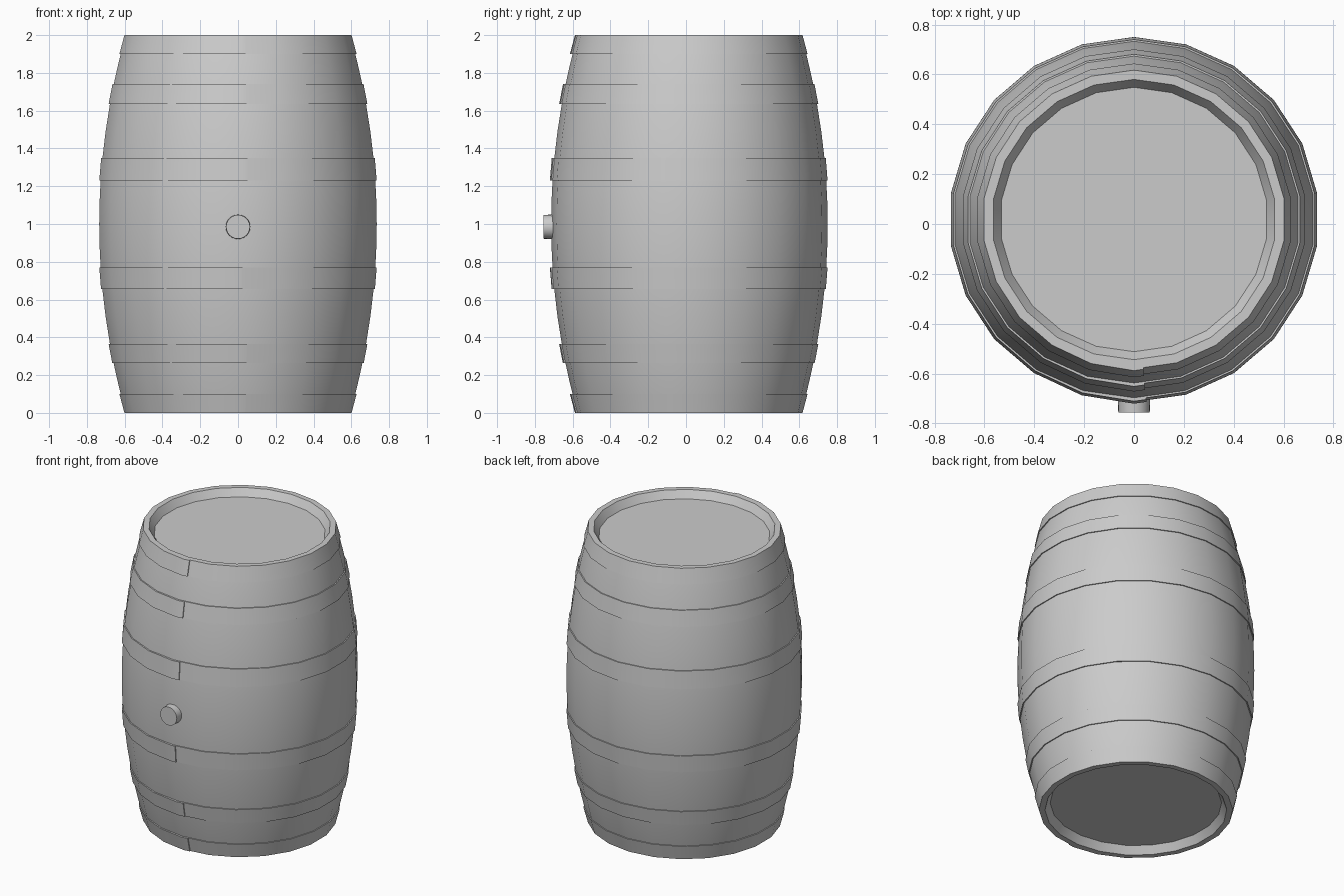
import bpy, bmesh, math

if "Cube" in bpy.data.objects:
    bpy.data.objects.remove(bpy.data.objects["Cube"])

SIDES = 22
CY = 0.018          # barrel axis is slightly behind the origin because of the bung
XS = 1.014
HOOPS = [(0.0, 0.10, 0.04), (0.265, 0.365, 0.045), (0.655, 0.77, 0.022),
         (1.23, 1.35, 0.048), (1.635, 1.74, 0.042), (1.90, 2.0, 0.038)]


def belly(z):
    return 0.732 - 0.140 * (z - 1) ** 2


def ring_point(r, i, z):
    """Point on the 22-sided section; fractional i lies on the flat facet."""
    def corner(k):
        a = -math.pi / 2 + 2 * math.pi * k / SIDES
        return r * math.cos(a), r * math.sin(a)
    k = math.floor(i + 1e-9)
    f = max(0.0, i - k)
    (x0, y0), (x1, y1) = corner(k), corner(k + 1)
    return (XS * (x0 + (x1 - x0) * f), CY + y0 + (y1 - y0) * f, z)


def finish(bm, name, angle=35):
    bmesh.ops.recalc_face_normals(bm, faces=bm.faces)
    me = bpy.data.meshes.new(name)
    bm.to_mesh(me)
    bm.free()
    ob = bpy.data.objects.new(name, me)
    bpy.context.collection.objects.link(ob)
    bpy.ops.object.select_all(action='DESELECT')
    ob.select_set(True)
    bpy.context.view_layer.objects.active = ob
    bpy.ops.object.shade_smooth_by_angle(angle=math.radians(angle))
    return ob


def loft(bm, rings, wrap):
    n = len(rings[0])
    for a, b in zip(rings, rings[1:]):
        for j in range(n if wrap else n - 1):
            bm.faces.new((a[j], a[(j + 1) % n], b[(j + 1) % n], b[j]))


# barrel body: recessed heads, chimes and bulging staves
levels = sorted({z for h in HOOPS for z in h[:2]} | {0.18, 0.51, 0.88, 1.0, 1.12, 1.49, 1.82})
profile = [(0.53, 0.05), (0.562, 0.0)]
profile += [(belly(z), z) for z in levels]
profile += [(0.562, 2.0), (0.53, 1.95)]
bm = bmesh.new()
rings = [[bm.verts.new(ring_point(r, i, z)) for i in range(SIDES)] for r, z in profile]
loft(bm, rings, True)
bm.faces.new(rings[0])
bm.faces.new(rings[-1])
finish(bm, "barrel_body")


# hoops: open bands whose outer end laps over the start at the front
def hoop(index, z0, z1, lap_x):
    lap = lap_x / (belly((z0 + z1) / 2) * math.sin(2 * math.pi / SIDES))
    stations = list(range(SIDES + 1)) + [SIDES + lap]
    bm = bmesh.new()
    rings = []
    for i in stations:
        out = 0.007 if i < SIDES - 1 else (0.010 if i < SIDES else 0.014)
        section = [(belly(z0) - 0.004, z0), (belly(z0) + out, z0),
                   (belly(z1) + out, z1), (belly(z1) - 0.004, z1)]
        rings.append([bm.verts.new(ring_point(r, i, z)) for r, z in section])
    loft(bm, rings, True)
    bm.faces.new(rings[0])
    bm.faces.new(rings[-1])
    finish(bm, f"hoop_{index}")


for n, h in enumerate(HOOPS, 1):
    hoop(n, *h)

# bung plug on the front
bm = bmesh.new()
bmesh.ops.create_cone(bm, cap_ends=True, segments=24, radius1=0.066, radius2=0.063, depth=0.075)
for v in bm.verts:
    x, y, z = v.co
    v.co = (x, -0.7175 - z, 0.985 + y)
finish(bm, "bung")
